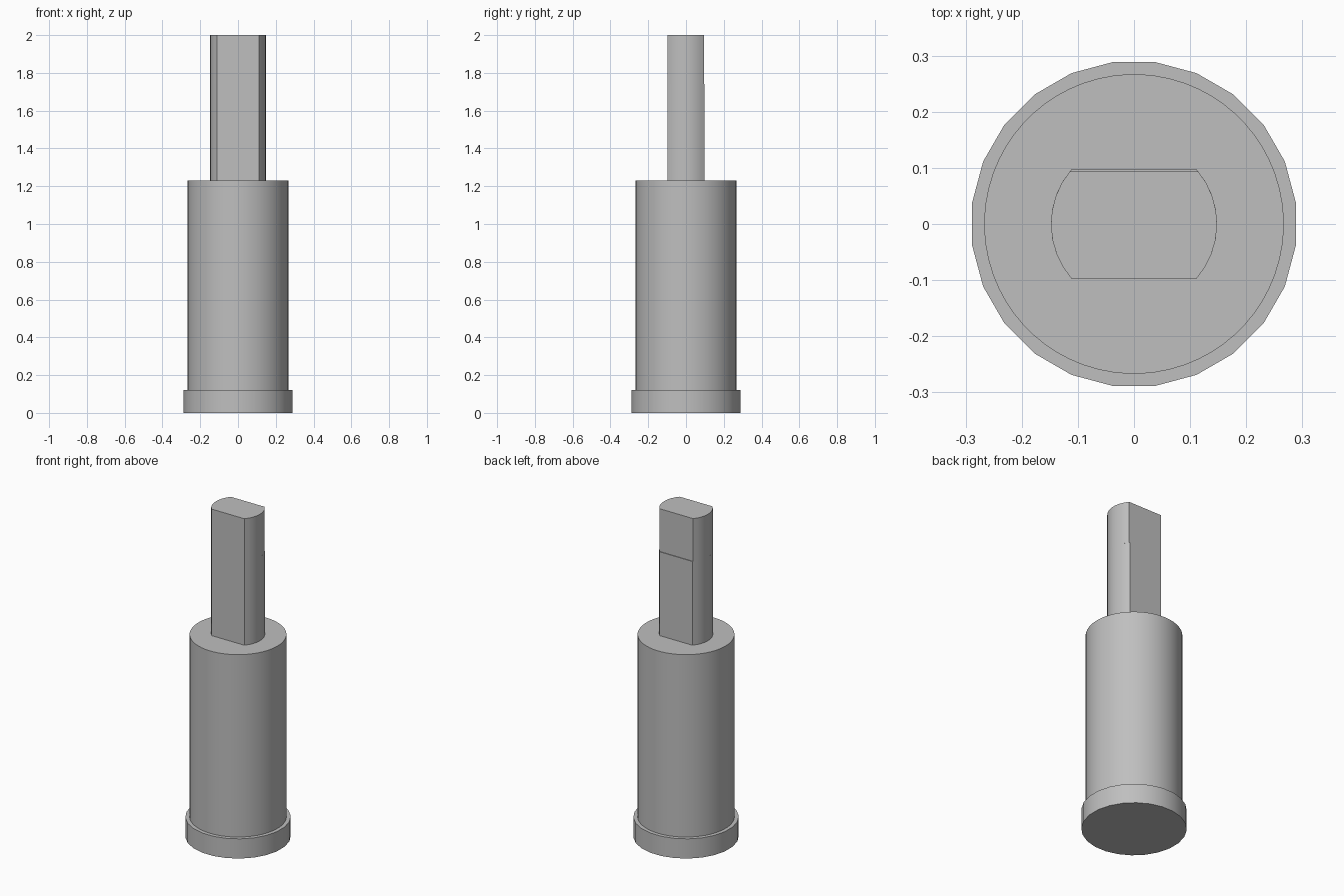
import bpy
import bmesh
from math import asin, cos, sin, pi, radians

cube = bpy.data.objects.get("Cube")
if cube:
    bpy.data.objects.remove(cube, do_unlink=True)

# Single plain metal colour
steel = bpy.data.materials.new("grey steel")
colour = (0.52, 0.52, 0.52, 1)
steel.use_nodes = True
steel.diffuse_color = colour
steel.node_tree.nodes["Principled BSDF"].inputs["Base Color"].default_value = colour


def circle(radius, sides):
    """Outline with a flat side centred on each axis."""
    return [(radius * cos((i + 0.5) * 2 * pi / sides),
             radius * sin((i + 0.5) * 2 * pi / sides)) for i in range(sides)]


def double_flat(radius, front, back, steps=8):
    """Round outline cut by a flat at the front and one at the back."""
    low, high = asin(front / radius), asin(back / radius)
    right = []
    for i in range(steps + 1):
        a = low + (high - low) * i / steps
        right.append((radius * cos(a), radius * sin(a)))
    return right + [(-x, y) for x, y in reversed(right)]


def prism(name, outline, bottom, top):
    bm = bmesh.new()
    base = bm.faces.new([bm.verts.new((x, y, bottom)) for x, y in outline])
    result = bmesh.ops.extrude_face_region(bm, geom=[base], use_keep_orig=True)
    verts = [v for v in result["geom"] if isinstance(v, bmesh.types.BMVert)]
    bmesh.ops.translate(bm, verts=verts, vec=(0, 0, top - bottom))
    bmesh.ops.recalc_face_normals(bm, faces=bm.faces)
    mesh = bpy.data.meshes.new(name)
    bm.to_mesh(mesh)
    bm.free()
    mesh.materials.append(steel)
    obj = bpy.data.objects.new(name, mesh)
    bpy.context.collection.objects.link(obj)
    bpy.ops.object.select_all(action="DESELECT")
    obj.select_set(True)
    bpy.context.view_layer.objects.active = obj
    bpy.ops.object.shade_smooth_by_angle(angle=radians(30))


# Wide foot and main barrel
prism("base_collar", circle(0.291, 24), 0, 0.12)
prism("barrel", circle(0.267, 64), 0.12, 1.23)

# Flattened shaft, its back flat cut slightly deeper near the tip
prism("shaft_lower", double_flat(0.148, -0.098, 0.098), 1.23, 1.74)
prism("shaft_tip", double_flat(0.148, -0.098, 0.094), 1.74, 2)
